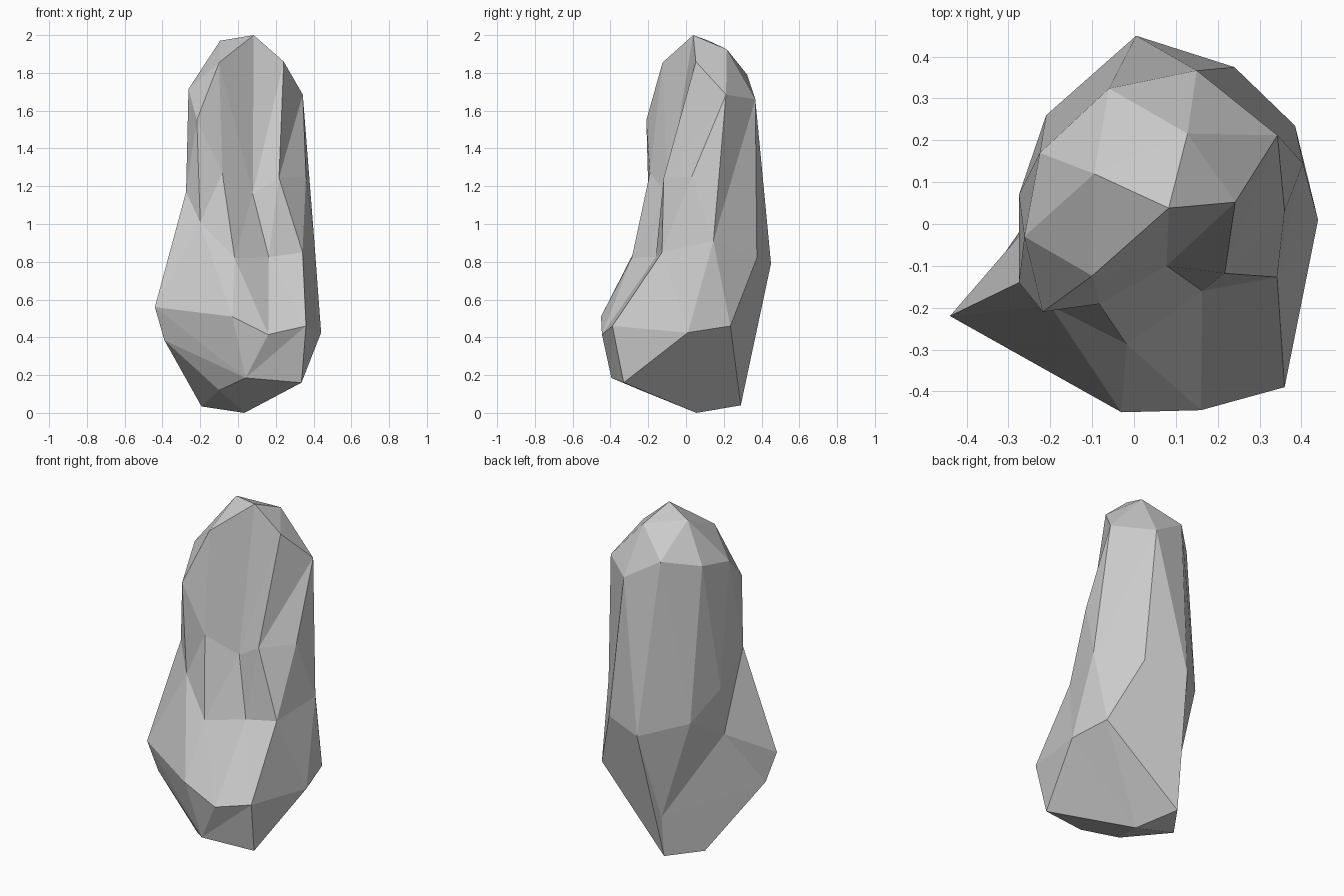
import bpy, bmesh

if "Cube" in bpy.data.objects:
    bpy.data.objects.remove(bpy.data.objects["Cube"])

# Corner points of the rock, one short group per level
levels = {
    # underside
    "abcdef": [(.336, -.33, .16), (.034, .055, 0), (-.06, .29, .04),
               (-.193, .10, .034), (-.10, -.24, .12), (.04, -.395, .185)],
    # bulging foot
    "ghijklmn": [(.36, -.39, .46), (.44, .01, .425), (.385, .235, .46), (-.05, .30, .27),
                 (-.39, -.187, .385), (-.44, -.22, .56), (-.03, -.45, .51), (.16, -.445, .415)],
    # waist
    "opqrstuvw": [(.342, -.127, .85), (.404, .145, .91), (.24, .375, .82), (.005, .45, .79),
                  (-.21, .26, .85), (-.25, 0, .70), (-.20, -.195, 1.01), (-.018, -.287, .82),
                  (.163, -.16, .825)],
    # middle of the column
    "ABCDEF": [(.217, -.118, 1.245), (.36, .03, 1.25), (-.275, .07, 1.0),
               (-.275, -.14, 1.17), (-.083, -.191, 1.27), (.078, -.10, 1.16)],
    # shoulder
    "GHIJKLMN": [(.242, .052, 1.86), (.343, .212, 1.685), (.15, .367, 1.66), (-.06, .324, 1.79),
                 (-.225, .17, 1.75), (-.262, -.03, 1.715), (-.218, -.21, 1.55), (-.10, -.124, 1.855)],
    # crown
    "OPQ": [(.083, .038, 2.0), (.128, .216, 1.925), (-.095, .12, 1.97)],
}

# Closed loops around the rock; a shared letter lets neighbouring loops touch
loops = ["abcdef", "ghirjklmn", "opqrstDuvw", "ABpqrsCDMEF", "GHIJKLNO", "OPQ"]

# How each band zigzags: l steps along the lower loop, h along the higher one
bands = ["hlhlhhlhllhhhhl", "lhlhhlhlhllhhlhlhlh", "hlhlhlhlhhlhllhhlhlhl",
         "hllhllhlhlhllhllhhl", "hlllhlllhll"]

bm = bmesh.new()
vert = {}
for names, pts in levels.items():
    for n, p in zip(names, pts):
        vert[n] = bm.verts.new(p)


def face(*names):
    if len(set(names)) == 3:
        bm.faces.new([vert[n] for n in names])


# Side bands
for lo, hi, steps in zip(loops, loops[1:], bands):
    i = j = 0
    for s in steps:
        a, b = lo[i % len(lo)], hi[j % len(hi)]
        if s == "l":
            i += 1
            face(a, lo[i % len(lo)], b)
        else:
            j += 1
            face(a, hi[j % len(hi)], b)

# Underside fan and crown cap
for x, y in zip("cdef", "defa"):
    face("b", y, x)
face(*"OPQ")

bmesh.ops.recalc_face_normals(bm, faces=bm.faces)
mesh = bpy.data.meshes.new("rock")
bm.to_mesh(mesh)
bm.free()
rock = bpy.data.objects.new("rock", mesh)
bpy.context.collection.objects.link(rock)
